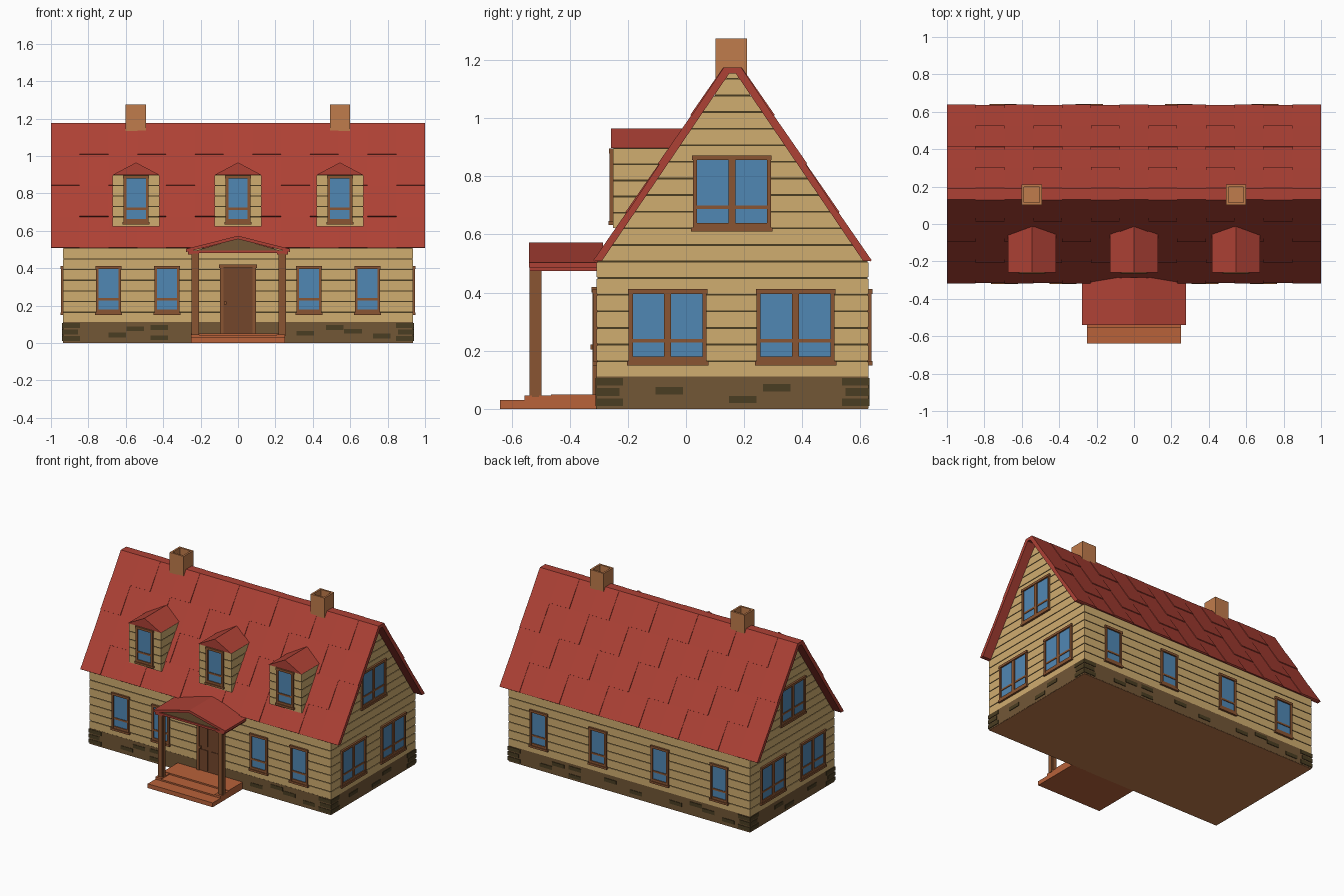
import bpy, bmesh, math
from mathutils import Vector

if "Cube" in bpy.data.objects:
    bpy.data.objects.remove(bpy.data.objects["Cube"])

def lin(c):
    c /= 255
    return c / 12.92 if c < 0.04045 else ((c + 0.055) / 1.055) ** 2.4

COLORS = {"roof_red": (174, 65, 53), "plank_tan": (208, 173, 112), "stone": (114, 87, 54),
          "dark_stone": (74, 61, 34), "glass_blue": (80, 135, 180), "trim_brown": (138, 85, 50),
          "chimney_clay": (192, 124, 76), "deck_orange": (184, 98, 58), "door_brown": (116, 70, 43)}
MATS = {}
for n, c in COLORS.items():
    MATS[n] = bpy.data.materials.new(n)
    MATS[n].diffuse_color = (*[lin(v) for v in c], 1)

parts = {}   # object name -> (bmesh, material)

def prism(name, mat, pts, vec):
    """Extrude a planar polygon along vec and add it to the named part."""
    bm = parts.setdefault(name, (bmesh.new(), mat))[0]
    a = [bm.verts.new(p) for p in pts]
    b = [bm.verts.new(Vector(p) + Vector(vec)) for p in pts]
    bm.faces.new(a[::-1])
    bm.faces.new(b)
    for i in range(len(a)):
        j = (i + 1) % len(a)
        bm.faces.new((a[i], a[j], b[j], b[i]))

def box(name, mat, x0, x1, y0, y1, z0, z1):
    prism(name, mat, [(x0, y0, z0), (x1, y0, z0), (x1, y1, z0), (x0, y1, z0)], (0, 0, z1 - z0))

def along_x(name, mat, yz, x0, x1):
    prism(name, mat, [(x0, y, z) for y, z in yz], (x1 - x0, 0, 0))

def along_y(name, mat, xz, y0, y1):
    prism(name, mat, [(x, y0, z) for x, z in xz], (0, y1 - y0, 0))

# Wall faces: (u along the wall, z, d outward) -> world point
CY, WX, WY = 0.16, 0.936, 0.468
SIDES = {"front": lambda u, z, d: (u, CY - WY - d, z), "back": lambda u, z, d: (u, CY + WY + d, z),
         "right": lambda u, z, d: (WX + d, u, z), "left": lambda u, z, d: (-WX - d, u, z),
         "dormer": lambda u, z, d: (u, -0.252 - d, z)}

def bar(name, mat, side, u0, u1, z0, z1, d0, d1):
    f = SIDES[side]
    pts = [f(u0, z0, d0), f(u1, z0, d0), f(u1, z1, d0), f(u0, z1, d0)]
    prism(name, mat, pts, Vector(f(0, 0, d1)) - Vector(f(0, 0, d0)))

def window(side, u, z0, w, panes=1, h=0.262):
    fr, gl = side + "_window_frames", side + "_window_glass"
    l, r, t = u - w / 2, u + w / 2, z0 + h
    T = "trim_brown"
    bar(gl, "glass_blue", side, l + .01, r - .01, z0 + .02, t - .01, -.004, .003)
    bar(fr, T, side, l - .006, r + .006, z0, z0 + .014, -.004, .014)       # sill
    bar(fr, T, side, l, r, z0 + .014, z0 + .03, -.004, .009)
    bar(fr, T, side, l - .003, r + .003, t - .016, t, -.004, .013)         # head
    bar(fr, T, side, l + .01, r - .01, z0 + .078, z0 + .09, -.004, .007)   # rail
    for a in (l, r - .014):
        bar(fr, T, side, a, a + .014, z0 + .014, t - .01, -.004, .011)
    if panes == 2:
        bar(fr, T, side, u - .012, u + .012, z0 + .014, t - .01, -.004, .009)

# Foundation with corner stones and scattered stones
box("foundation", "stone", -WX, WX, CY - WY - .001, CY + WY, .002, .112)
box("floor", "chimney_clay", -WX + .001, WX - .001, CY - .467, CY + .467, 0, .01)
for sx in (-1, 1):
    for sy in (-1, 1):
        for k in range(3):
            z = .01 + k * .035
            L = .092 if k != 1 else .08
            xs = sorted((sx * (WX + .004), sx * (WX - L)))
            ys = sorted((CY + sy * (WY + .004), CY + sy * (WY - L)))
            box("corner_stones", "dark_stone", *xs, *ys, z, z + .026)
STONES = [(-.645, .03), (-.55, .064), (-.42, .07), (-.42, .015), (.36, .04), (.518, .07), (.615, .05), (.768, .025)]
for u, z in STONES:
    for s, m in (("front", 1), ("back", -1)):
        bar("wall_stones", "dark_stone", s, u * m - .047, u * m + .047, z, z + .025, -.004, .004)
bar("wall_stones", "dark_stone", "back", -.1, -.006, .03, .055, -.004, .004)
bar("wall_stones", "dark_stone", "back", .1, .194, .06, .085, -.004, .004)
for u, z in ((-.058, .05), (.195, .02), (.312, .06)):
    for s in ("right", "left"):
        bar("wall_stones", "dark_stone", s, u - .047, u + .047, z, z + .025, -.004, .004)

# Walls: dark core with tan planks standing proud of the grooves
def half(z):
    return WY if z <= .5105 else max(.001, .464 - (z - .51) * .687)
along_x("wall_core", "dark_stone", [(CY - .464, .1), (CY + .464, .1), (CY + .464, .51),
        (CY, 1.165), (CY - .464, .51)], -.932, .932)
ROW = .4 / 7
for k in range(19):
    z0, z1 = .11 + k * ROW, min(.11 + (k + 1) * ROW - .006, 1.17)
    for x0 in (-WX, .926):
        along_x("gable_planks", "plank_tan", [(CY - half(z0 + .001), z0), (CY + half(z0 + .001), z0),
                (CY + half(z1), z1), (CY - half(z1), z1)], x0, x0 + .01)
    if k < 7:
        for y0 in (CY - WY, CY + WY - .01):
            box("long_wall_planks", "plank_tan", -WX, WX, y0, y0 + .01, z0, z1)

# Main roof shell with flat ridge
EH, RH, Z0, Z1 = .475, .03, .508, 1.175
along_x("main_roof", "roof_red", [(CY - EH, Z0), (CY - RH, Z1), (CY + RH, Z1), (CY + EH, Z0), (CY + .45, Z0),
        (CY + .012, 1.153), (CY - .012, 1.153), (CY - .45, Z0)], -1, 1)
# Slightly raised shingles in a staggered pattern, thick at the lower edge
W = 2 / 13
for s in (-1, 1):
    e, r = Vector((0, CY + s * EH, Z0)), Vector((0, CY + s * RH, Z1))
    nrm = Vector((0, s * (Z1 - Z0), EH - RH)).normalized()
    for row in range(4):
        a, b = e.lerp(r, row / 4), e.lerp(r, (row + 1) / 4)
        for i in range(row % 2, 13, 2):
            x = Vector((-1 + i * W, 0, 0))
            pts = [a + x - nrm * .002, a + x + nrm * .005, b + x + nrm * .0015, b + x - nrm * .002]
            prism("shingles", "roof_red", pts, (W, 0, 0))

# Chimneys: four walls around an open flue
for cx in (-.547, .545):
    x0, x1, y0, y1, t = cx - .054, cx + .054, .102, .21, .013
    C = "chimney_clay"
    box("chimneys", C, x0, x1, y0, y0 + t, 1.08, 1.275)
    box("chimneys", C, x0, x1, y1 - t, y1, 1.08, 1.275)
    box("chimneys", C, x0, x0 + t, y0 + t, y1 - t, 1.08, 1.275)
    box("chimneys", C, x1 - t, x1, y0 + t, y1 - t, 1.08, 1.275)
    box("chimney_flues", C, x0 + t, x1 - t, y0 + t, y1 - t, 1.1, 1.185)

# Dormers
def slope_y(z):
    return CY - EH + (z - Z0) * (EH - RH) / (Z1 - Z0)
for cx in (-.545, 0, .545):
    along_x("dormer_core", "dark_stone", [(-.249, .622), (-.249, .9), (slope_y(.9) + .01, .9),
            (slope_y(.622) + .01, .622)], cx - .122, cx + .122)
    for k in range(5):
        z0, z1 = .622 + k * .0556, .622 + (k + 1) * .0556 - .006
        along_x("dormer_planks", "plank_tan", [(-.252, z0), (-.252, z1), (slope_y(z1) + .01, z1),
                (slope_y(z0) + .01, z0)], cx - .125, cx + .125)
    along_y("dormer_roofs", "roof_red", [(cx - .128, .897), (cx + .128, .897), (cx, .965)], -.258, -.005)
    window("dormer", cx, .633, .132)

# Windows on all four walls
for u in (-.692, -.38, .38, .692):
    window("front", u, .15, .134)
for u in (-.7, -.24, .24, .7):
    window("back", u, .15, .134)
for s in ("right", "left"):
    for u, z in ((-.063, .15), (.377, .15), (.158, .61)):
        window(s, u, z, .268, 2)

# Door with four panels and a knob
for a in (-.096, .078):
    bar("door_frame", "trim_brown", "front", a, a + .018, .04, .42, -.004, .014)
bar("door_frame", "trim_brown", "front", -.102, .102, .4, .42, -.004, .017)
bar("door", "door_brown", "front", -.078, .078, .04, .4, -.004, .006)
for s in (-1, 1):
    for z0, z1 in ((.06, .2), (.23, .385)):
        a, b = sorted((s * .012, s * .066))
        bar("door_panels", "door_brown", "front", a, b, z0, z1, .004, .010)
bar("door_knob", "trim_brown", "front", -.074, -.062, .205, .222, .004, .02)

# Porch deck and steps
D = "deck_orange"
box("porch_step", D, -.252, .252, -.64, -.3, 0, .03)
box("porch_deck_front", D, -.252, .252, -.555, -.3, .03, .04)
box("porch_deck", D, -.252, .252, -.465, -.3, .04, .05)
for a in (-.252, .207):
    box("porch_deck_edges", D, a, a + .045, -.555, -.46, .035, .046)

# Porch posts: square with thin raised fillets
for cx in (-.228, .236):
    box("porch_posts", "trim_brown", cx - .015, cx + .015, -.538, -.498, .04, .478)
    box("porch_posts", "trim_brown", cx - .02, cx + .02, -.53, -.506, .04, .478)

# Porch roof and gable
along_y("porch_roof", "roof_red", [(-.278, .486), (-.278, .503), (0, .573), (.278, .503), (.278, .486), (0, .555)],
        -.54, -.285)
along_y("porch_pediment", "stone", [(-.24, .49), (.24, .49), (0, .558)], -.53, -.3)
for a in (-.268, .208):
    box("porch_beams", "roof_red", a, a + .06, -.538, -.3, .474, .494)
box("porch_beams", "roof_red", -.22, .22, -.538, -.5, .48, .494)

# Turn each collected part into an object
for name, (bm, mat) in parts.items():
    bmesh.ops.recalc_face_normals(bm, faces=bm.faces)
    me = bpy.data.meshes.new(name)
    bm.to_mesh(me)
    bm.free()
    me.materials.append(MATS[mat])
    bpy.context.collection.objects.link(bpy.data.objects.new(name, me))

for m in bpy.data.materials:
    if m.users and not m.is_grease_pencil:
        m.use_nodes = True
        m.node_tree.nodes["Principled BSDF"].inputs["Base Color"].default_value = m.diffuse_color
